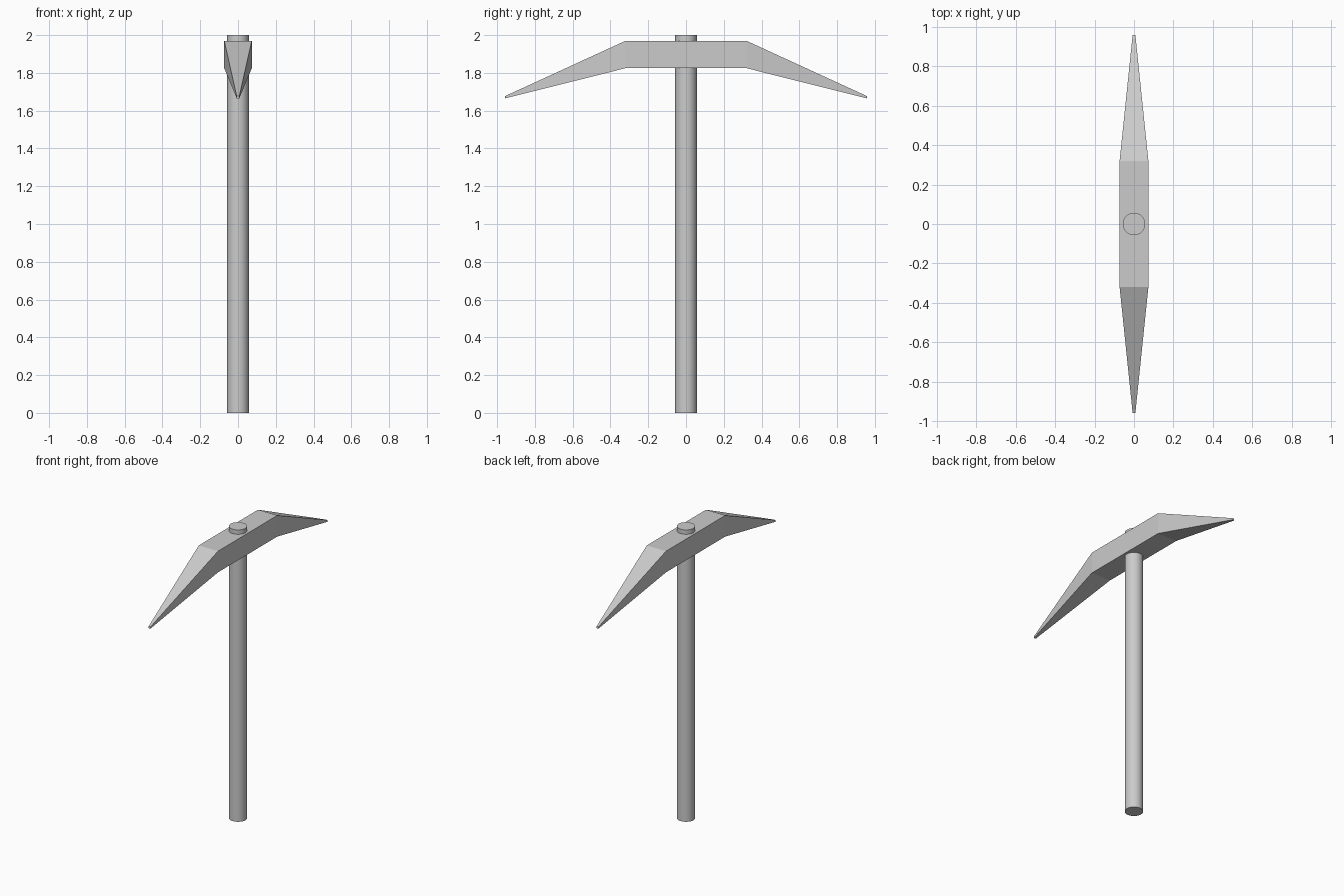
import bpy, bmesh

if "Cube" in bpy.data.objects:
    bpy.data.objects.remove(bpy.data.objects["Cube"])

# Handle: straight round shaft passing through the head
bpy.ops.mesh.primitive_cylinder_add(vertices=32, radius=0.057, depth=2.0, location=(0, 0, 1.0))
handle = bpy.context.object
handle.name = "handle"
bpy.ops.object.shade_smooth_by_angle()

# Pick head: rectangular sections (y, half width, bottom z, top z) lofted along y
half = [(0.32, 0.073, 1.825, 1.97), (0.958, 0.007, 1.665, 1.677)]
sections = [(-y, w, b, t) for y, w, b, t in reversed(half)] + half

bm = bmesh.new()
rings = [[bm.verts.new(co) for co in ((-w, y, b), (w, y, b), (w, y, t), (-w, y, t))]
         for y, w, b, t in sections]
for r0, r1 in zip(rings, rings[1:]):
    for i in range(4):
        j = (i + 1) % 4
        bm.faces.new((r0[i], r0[j], r1[j], r1[i]))
bm.faces.new(rings[0])
bm.faces.new(rings[-1])
bmesh.ops.recalc_face_normals(bm, faces=bm.faces)
mesh = bpy.data.meshes.new("pick_head")
bm.to_mesh(mesh)
bm.free()
bpy.context.collection.objects.link(bpy.data.objects.new("pick_head", mesh))
